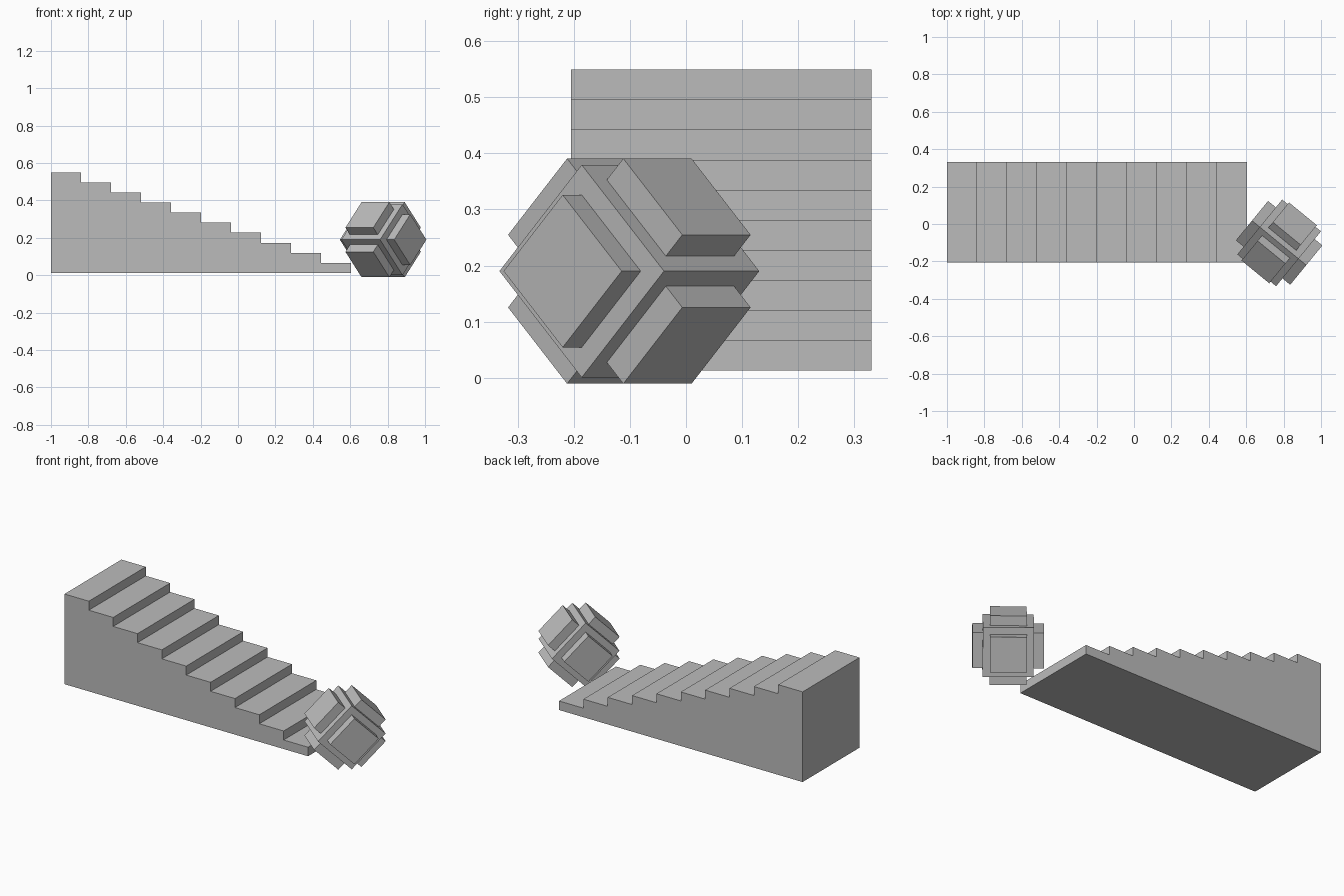
import bpy, bmesh, math
from mathutils import Matrix, Vector

if "Cube" in bpy.data.objects:
    bpy.data.objects.remove(bpy.data.objects["Cube"], do_unlink=True)

grey = bpy.data.materials.new("plain grey")
grey.use_nodes = True
colour = (0.5, 0.5, 0.5, 1)
grey.diffuse_color = colour
grey.node_tree.nodes["Principled BSDF"].inputs["Base Color"].default_value = colour


def make_object(name, bm):
    bmesh.ops.recalc_face_normals(bm, faces=bm.faces[:])
    mesh = bpy.data.meshes.new(name)
    bm.to_mesh(mesh)
    bm.free()
    mesh.materials.append(grey)
    obj = bpy.data.objects.new(name, mesh)
    bpy.context.collection.objects.link(obj)
    return obj


# Staircase: stepped side profile extruded across its width
STEPS, LEFT, RUN, BASE, RISE = 10, -1.0, 0.1605, 0.0125, 0.0537
FRONT, DEPTH = -0.205, 0.536
profile = [(LEFT, BASE)]
for i in range(STEPS):
    height = BASE + RISE * (STEPS - i)
    profile += [(LEFT + RUN * i, height), (LEFT + RUN * (i + 1), height)]
profile.append((LEFT + RUN * STEPS, BASE))

bm = bmesh.new()
side = bm.faces.new([bm.verts.new((x, FRONT, z)) for x, z in profile])
extruded = bmesh.ops.extrude_face_region(bm, geom=[side])["geom"]
bmesh.ops.translate(bm, vec=(0, DEPTH, 0),
                    verts=[g for g in extruded if isinstance(g, bmesh.types.BMVert)])
make_object("staircase", bm)

# Tumbling block: cube with a raised square pad on each face, balanced on an edge
HALF = 0.134
bm = bmesh.new()
bmesh.ops.create_cube(bm, size=2 * HALF)
pads = bm.faces[:]
bmesh.ops.inset_individual(bm, faces=pads, thickness=0.4 * HALF)
bmesh.ops.inset_individual(bm, faces=pads, thickness=0, depth=0.4 * HALF)
block = make_object("padded_block", bm)
block.matrix_world = (Matrix.Translation(Vector((0.776, -0.101, 0.19)))
                      @ Matrix.Rotation(math.radians(-39.3), 4, "Z")
                      @ Matrix.Rotation(math.radians(45), 4, "X"))
